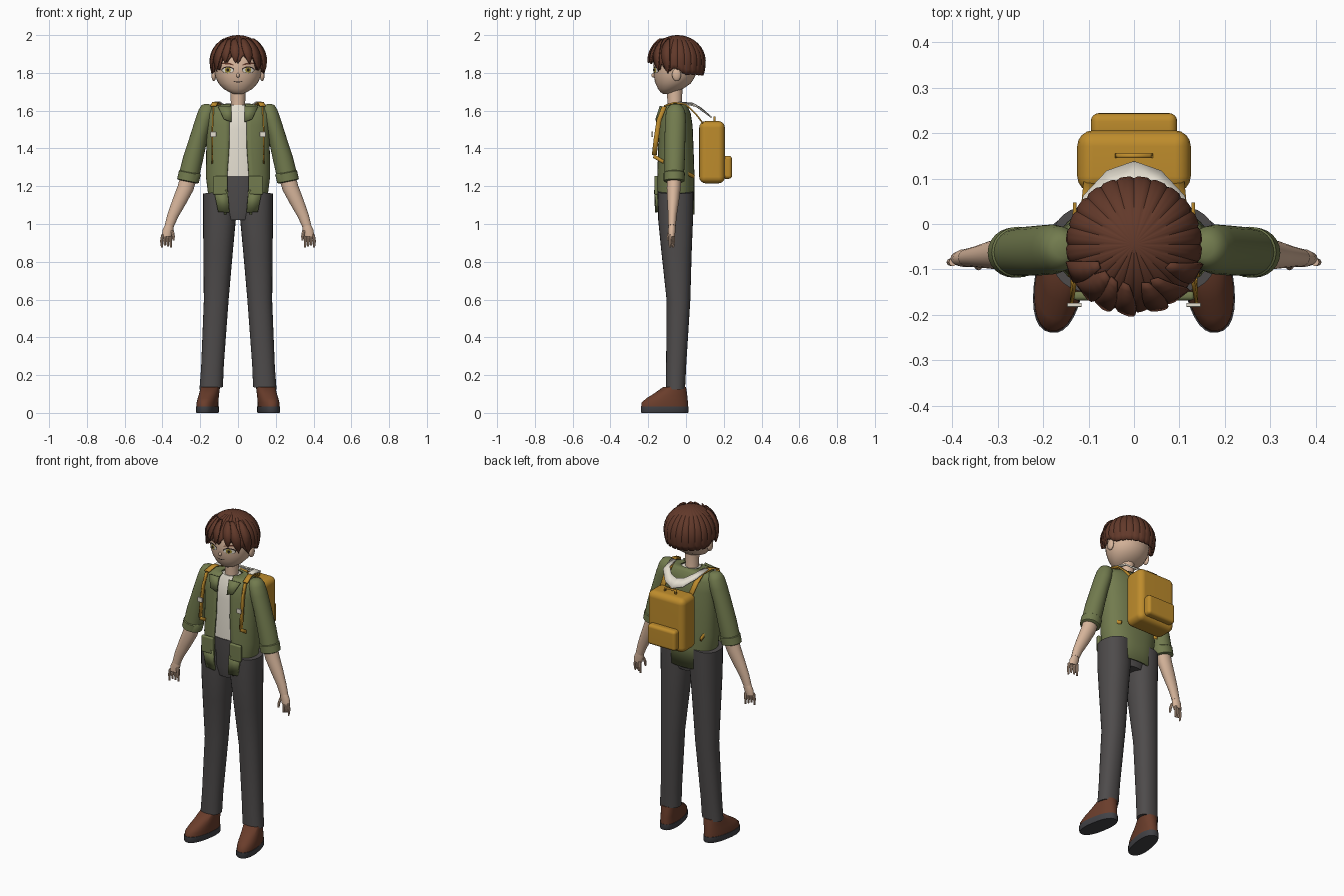
import bpy, bmesh, math
from mathutils import Vector, Matrix

if "Cube" in bpy.data.objects:
    bpy.data.objects.remove(bpy.data.objects["Cube"])


def mat(name, r, g, b):
    m = bpy.data.materials.new(name)
    lin = [((c / 255 + 0.055) / 1.055) ** 2.4 for c in (r, g, b)]
    m.diffuse_color = (*lin, 1)
    m.use_nodes = True
    m.node_tree.nodes["Principled BSDF"].inputs["Base Color"].default_value = m.diffuse_color
    return m


SKIN = mat("skin", 216, 182, 156)
HAIR = mat("hair_brown", 98, 57, 42)
GREEN = mat("jacket_green", 114, 123, 78)
PANTS = mat("charcoal", 78, 75, 75)
YELLOW = mat("mustard", 190, 140, 44)
CREAM = mat("cream", 228, 222, 208)
SHOE = mat("leather", 106, 61, 43)
SOLE = mat("sole_grey", 66, 66, 70)
GOLD = mat("eye_gold", 160, 140, 50)
BLACK = mat("near_black", 38, 30, 28)


def build(name, verts, faces, m, mirror=False, thick=0, angle=40, offset=-1):
    me = bpy.data.meshes.new(name)
    me.from_pydata([tuple(v) for v in verts], [], faces)
    bm = bmesh.new()
    bm.from_mesh(me)
    bmesh.ops.remove_doubles(bm, verts=bm.verts, dist=1e-5)
    bmesh.ops.recalc_face_normals(bm, faces=bm.faces)
    bm.to_mesh(me)
    bm.free()
    me.materials.append(m)
    ob = bpy.data.objects.new(name, me)
    bpy.context.collection.objects.link(ob)
    bpy.ops.object.select_all(action='DESELECT')
    ob.select_set(True)
    bpy.context.view_layer.objects.active = ob
    bpy.ops.object.shade_smooth_by_angle(angle=math.radians(angle))
    if thick:
        s = ob.modifiers.new("thickness", 'SOLIDIFY')
        s.thickness, s.offset = thick, offset
    if mirror:
        ob.modifiers.new("mirror", 'MIRROR')
    return ob


def loft(name, rings, m, n=24, p=1.0, tilt=0, gap=False, turn=0, **kw):
    """Rings are (x, y, z, rx, ry[, front gap half width]); angle 0 faces -y."""
    verts, faces = [], []
    cols = n + 1 if gap else n
    pivot = Vector((rings[0][0], rings[0][1], 0))
    rot = Matrix.Rotation(turn, 3, 'Z')
    for r in rings:
        x, y, z, rx, ry = r[:5]
        a0 = math.asin(min(0.95, r[5] / rx)) if gap else 0
        for i in range(cols):
            a = a0 + (2 * math.pi - 2 * a0) * i / n
            s, c = math.sin(a), math.cos(a)
            dx = rx * math.copysign(abs(s) ** p, s)
            dy = -ry * math.copysign(abs(c) ** p, c)
            v = Vector((x + dx, y + dy, z + tilt * dx))
            verts.append(pivot + rot @ (v - pivot))
    for k in range(len(rings) - 1):
        for i in range(n):
            j = (i + 1) % cols
            faces.append((k * cols + i, k * cols + j, (k + 1) * cols + j, (k + 1) * cols + i))
    if not gap:
        faces += [tuple(range(n)), tuple(range(len(verts) - n, len(verts)))]
    return build(name, verts, faces, m, **kw)


def strip(name, a, b, m, thick=0.008, **kw):
    """Band between two edge polylines."""
    n = len(a)
    return build(name, list(a) + list(b), [(i, i + 1, n + i + 1, n + i) for i in range(n - 1)],
                 m, thick=thick, offset=0, **kw)


def ribbon(name, pts, w, m, **kw):
    w = Vector(w) / 2
    return strip(name, [Vector(p) - w for p in pts], [Vector(p) + w for p in pts], m, **kw)


def box(name, c, size, m, bevel, mirror=False):
    q = [(-1, -1), (1, -1), (1, 1), (-1, 1)]
    v = [(c[0] + x * size[0] / 2, c[1] + y * size[1] / 2, c[2] + z * size[2] / 2)
         for z in (-1, 1) for x, y in q]
    f = [(0, 1, 2, 3), (4, 5, 6, 7)] + [(i, (i + 1) % 4, 4 + (i + 1) % 4, 4 + i) for i in range(4)]
    ob = build(name, v, f, m, mirror=mirror, angle=100)
    b = ob.modifiers.new("bevel", 'BEVEL')
    b.width, b.segments = bevel, 4
    ob.modifiers.new("normals", 'WEIGHTED_NORMAL')


def ball(name, c, r, m, mirror=False):
    rings = []
    for k in range(9):
        t = math.pi * (0.02 + 0.96 * k / 8)
        rings.append((c[0], c[1], c[2] - r[2] * math.cos(t), r[0] * math.sin(t), r[1] * math.sin(t)))
    loft(name, rings, m, n=16, mirror=mirror, angle=60)


def lerp(table, t):
    for a, b in zip(table, table[1:]):
        if t <= b[0]:
            k = max(0, (t - a[0]) / (b[0] - a[0]))
            return [u + (v - u) * k for u, v in zip(a[1:], b[1:])]
    return list(table[-1][1:])


# Head: z, centre y, half width, half depth
HEAD = [(1.688, -.105, .018, .015), (1.697, -.098, .045, .036), (1.715, -.082, .076, .066),
        (1.745, -.068, .104, .094), (1.78, -.061, .12, .109), (1.82, -.058, .127, .115),
        (1.87, -.055, .127, .115), (1.92, -.05, .11, .1), (1.96, -.05, .07, .065)]
loft("head", [(0, cy, z, rx, ry) for z, cy, rx, ry in HEAD], SKIN, n=32, angle=60)
loft("neck", [(0, -.055, 1.57, .045, .045), (0, -.06, 1.63, .038, .038), (0, -.06, 1.74, .04, .042)], SKIN)
ball("ear", (.128, -.05, 1.79), (.013, .024, .034), SKIN, True)
ball("nose", (0, -.172, 1.787), (.009, .011, .012), SKIN)


def face_patch(name, x, z, rx, rz, m, off, slope=0, bend=0, mirror=True):
    pts = [(0, 0)] + [(math.cos(t * math.pi / 8), math.sin(t * math.pi / 8)) for t in range(16)]
    v = []
    for u, w in pts:
        px, pz = x + u * rx, z + w * rz + slope * u * rx - bend * u * u
        cy, hx, hy = lerp(HEAD, pz)
        v.append((px, cy - hy * math.sqrt(max(0, 1 - (px / hx) ** 2)) - off, pz))
    build(name, v, [(0, i, i % 16 + 1) for i in range(1, 17)], m, mirror=mirror)


# Painted face
face_patch("eye_outline", .054, 1.816, .034, .018, BLACK, .002)
face_patch("eye_white", .054, 1.814, .03, .014, CREAM, .0035)
face_patch("iris", .054, 1.815, .016, .0145, GOLD, .005)
face_patch("pupil", .054, 1.815, .007, .008, BLACK, .0065)
face_patch("eyebrow", .057, 1.85, .034, .005, HAIR, .004, .1, .006)
face_patch("mouth", 0, 1.752, .024, .0025, BLACK, .002, 0, -.004, False)

# Hair cap: lower edge by angle from the front, in degrees
EDGE = [(0, 1.855), (12, 1.895), (24, 1.855), (31, 1.885), (46, 1.815), (55, 1.85), (68, 1.80),
        (80, 1.825), (92, 1.82), (105, 1.79), (180, 1.785)]


def hair_radius(z):
    return .15 * math.sqrt(max(0, 1 - ((z - 1.86) / .14) ** 2)) if z > 1.86 else .15 - 2.2 * (1.86 - z) ** 2


def hair_point(deg, z, off=0):
    a, r = math.radians(deg), hair_radius(z) + off
    return Vector((r * math.sin(a), -.045 - r * math.cos(a), z + off))


N, K = 120, 12
verts, faces = [], []
for k in range(K + 1):
    for i in range(N):
        d = 360 * i / N
        zb = lerp(EDGE, min(d, 360 - d))[0] + (.012 if i % 5 == 0 and 100 < d < 260 else 0)
        f = 1 - math.cos(math.pi / 2 * k / K)
        groove = -.005 * k / K if i % 5 == 0 else 0
        verts.append(hair_point(d, 2.0 - (2.0 - zb) * f, groove))
faces = [(k * N + i, k * N + (i + 1) % N, (k + 1) * N + (i + 1) % N, (k + 1) * N + i)
         for k in range(K) for i in range(N)]
build("hair_cap", verts, faces, HAIR, thick=.012, angle=50)

# Layered fringe locks: start angle, tip angle, tip height, width in degrees
for s, e, tip, w in [(-12, -4, 1.85, 20), (16, 24, 1.845, 20), (30, 47, 1.81, 22), (-30, -26, 1.85, 22),
                     (-42, -50, 1.805, 24), (58, 70, 1.795, 20), (-60, -71, 1.795, 20)]:
    left, right = [], []
    for k in range(9):
        t = k / 8
        z = 1.975 - (1.975 - tip) * t ** 1.3
        half = w / 2 * (math.sin(math.pi * (.12 + .88 * t)) ** .7 if t < 1 else 0.02)
        mid = s + (e - s) * t
        left.append(hair_point(mid - half, z, .002))
        right.append(hair_point(mid + half, z, .006))
    strip("fringe_lock", left, right, HAIR, thick=.007, angle=60)

# Shirt, hips and open jacket
loft("shirt", [(0, -.055, 1.24, .145, .083), (0, -.055, 1.5, .145, .08), (0, -.055, 1.58, .13, .068),
               (0, -.058, 1.63, .05, .045)], CREAM, n=32, p=.9)
loft("hips", [(0, -.055, 1.02, .085, .075), (0, -.055, 1.08, .12, .085), (0, -.055, 1.255, .148, .087)],
     PANTS, n=32, p=.9)
loft("jacket", [(0, -.055, 1.05, .14, .1, .055), (0, -.055, 1.17, .16, .1, .05), (0, -.055, 1.25, .17, .1, .048),
                (0, -.055, 1.4, .168, .095, .038), (0, -.055, 1.52, .17, .09, .036),
                (0, -.055, 1.585, .172, .08, .036), (0, -.055, 1.62, .15, .066, .036),
                (0, -.055, 1.638, .06, .05, .034)], GREEN, n=40, p=.85, gap=True, thick=.009, angle=50)
strip("lapel", [(.034, -.135, 1.625), (.034, -.155, 1.54)], [(.105, -.125, 1.62), (.075, -.158, 1.555)],
      GREEN, mirror=True)
box("jacket_pocket", (.094, -.158, 1.205), (.078, .02, .1), GREEN, .008, True)
strip("pocket_tail", [(.055, -.163, 1.18), (.045, -.158, 1.06)], [(.128, -.158, 1.18), (.105, -.152, 1.065)],
      GREEN, thick=.012, mirror=True)

# Arms
loft("sleeve", [(.155, -.055, 1.634, .02, .02), (.158, -.055, 1.625, .035, .035), (.165, -.055, 1.6, .043, .05),
                (.18, -.056, 1.55, .046, .055), (.205, -.058, 1.47, .046, .055), (.237, -.06, 1.35, .053, .054),
                (.256, -.062, 1.27, .054, .052)], GREEN, tilt=.12, mirror=True, angle=60)
loft("sleeve_cuff", [(.253, -.062, 1.275, .054, .05), (.255, -.062, 1.27, .058, .056),
                     (.265, -.063, 1.228, .057, .055), (.266, -.063, 1.224, .05, .048)], GREEN, tilt=.2, mirror=True)
loft("forearm", [(.26, -.062, 1.25, .042, .038), (.278, -.065, 1.19, .041, .037), (.31, -.068, 1.12, .036, .031),
                 (.345, -.072, 1.045, .028, .023), (.364, -.074, .99, .023, .02)], SKIN, tilt=.3, mirror=True)
loft("palm", [(.362, -.074, 1.0, .021, .018), (.37, -.075, .97, .029, .02), (.378, -.076, .935, .026, .017)],
     SKIN, n=16, mirror=True)
for i in range(4):
    fx, fy = .357 + .014 * i, -.066 - .006 * i
    loft("finger", [(fx, fy, .945, .008, .009), (fx + .002 * i, fy, .91, .0075, .008),
                    (fx + .002 * i - .002, fy - .002, .875 + .006 * (i % 3), .005, .005)], SKIN, n=8, mirror=True)
loft("thumb", [(.348, -.085, .965, .009, .009), (.342, -.094, .935, .008, .008), (.342, -.096, .912, .005, .005)],
     SKIN, n=8, mirror=True)

# Trouser legs and shoes
loft("trouser_leg", [(.142, -.055, .13, .062, .05), (.135, -.052, .25, .06, .053), (.115, -.04, .6, .066, .063),
                     (.105, -.05, .85, .078, .08), (.098, -.055, 1.02, .087, .092), (.1, -.055, 1.17, .085, .094)],
     PANTS, n=28, p=.9, tilt=-.1, mirror=True)
loft("shoe_sole", [(.162, -.113, 0, .052, .125), (.162, -.113, .005, .055, .128), (.162, -.113, .035, .055, .128)],
     SOLE, n=28, p=.85, turn=.17, mirror=True)
loft("shoe_upper", [(.162, -.113, .034, .053, .126), (.162, -.112, .055, .053, .124), (.16, -.1, .078, .052, .11),
                    (.158, -.08, .103, .051, .088), (.155, -.058, .138, .05, .06)],
     SHOE, n=28, p=.9, turn=.17, mirror=True, angle=60)

# Backpack
box("backpack", (0, .138, 1.38), (.25, .136, .33), YELLOW, .035)
box("backpack_pocket", (0, .217, 1.3), (.19, .054, .122), YELLOW, .018)
ribbon("backpack_handle", [(-.038, .15, 1.54), (-.032, .15, 1.565), (.032, .15, 1.565), (.038, .15, 1.54)],
       (0, .01, 0), YELLOW, thick=.01)
ribbon("back_strap", [(.095, .1, 1.52), (.1, .05, 1.585), (.105, .0, 1.632), (.12, -.06, 1.643),
                      (.13, -.115, 1.625)], (.03, 0, 0), YELLOW, mirror=True)
ribbon("front_strap", [(.13, -.115, 1.622), (.134, -.143, 1.55), (.137, -.158, 1.45), (.137, -.168, 1.365)],
       (0, .026, 0), YELLOW, mirror=True)
ribbon("lower_strap", [(.137, -.172, 1.36), (.136, -.13, 1.335), (.13, .045, 1.25)], (0, .004, .02), YELLOW, mirror=True)
box("strap_buckle", (.131, -.178, 1.475), (.032, .009, .028), CREAM, .002, True)

# Draped cream collar
strip("collar", [(.095, -.04, 1.645), (.085, .035, 1.638), (.045, .075, 1.615), (0, .088, 1.605)],
      [(.125, -.04, 1.645), (.112, .06, 1.622), (.06, .115, 1.58), (0, .136, 1.563)], CREAM, mirror=True)
